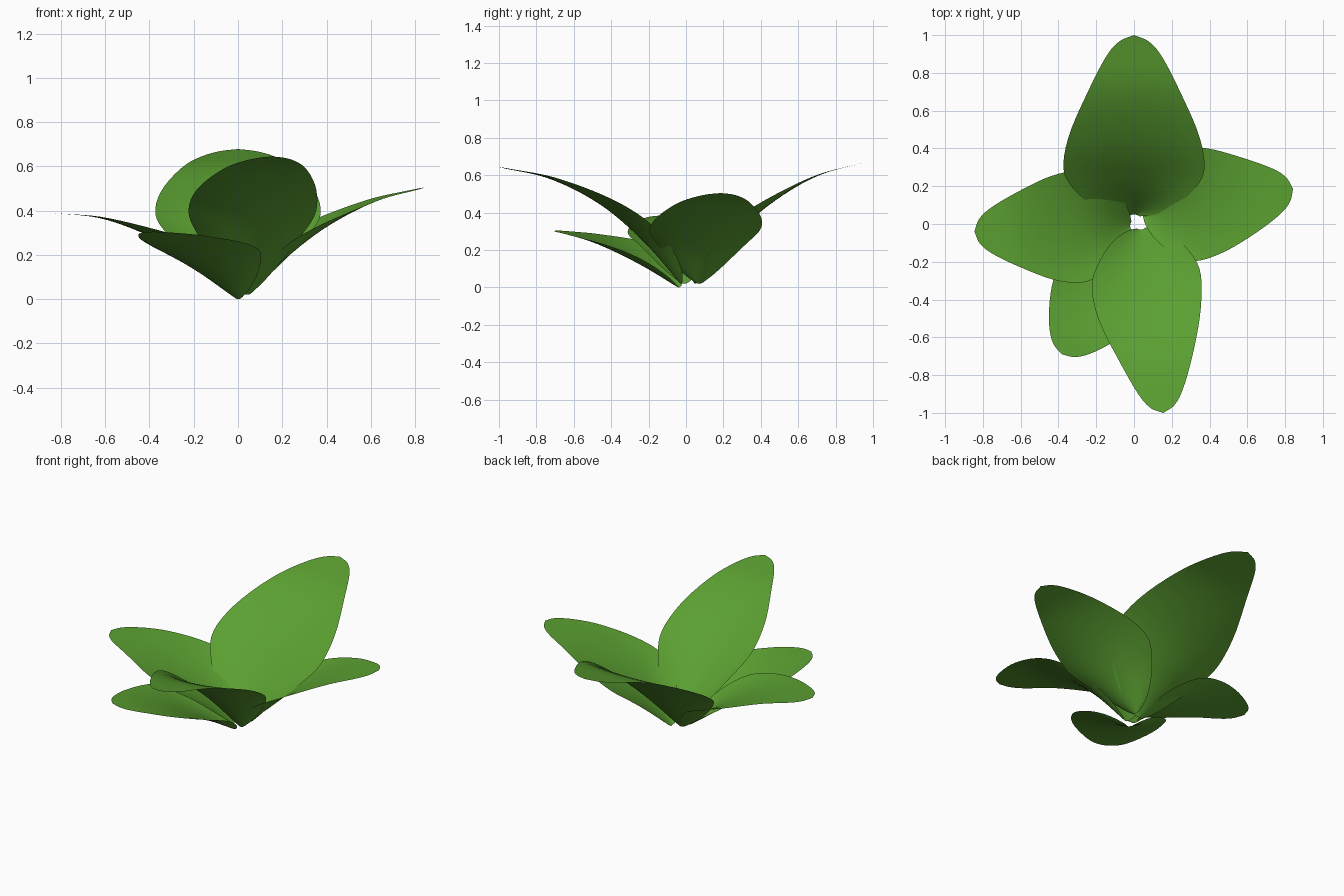
import bpy
from mathutils import Vector

if "Cube" in bpy.data.objects:
    bpy.data.objects.remove(bpy.data.objects["Cube"])

ROWS, COLS = 40, 16

green = bpy.data.materials.new("leaf green")
green.diffuse_color = (0.105, 0.35, 0.031, 1)
green.use_nodes = True
green.node_tree.nodes["Principled BSDF"].inputs["Base Color"].default_value = green.diffuse_color

# Half outline of a leaf: (position along midrib, relative width)
OUTLINE = [Vector(p) for p in (
    (0, .08), (.04, .27), (.12, .52), (.25, .82), (.38, 1), (.55, .93),
    (.75, .66), (.9, .41), (.97, .22), (1, 0))]


def spline(pts, t):
    """Smooth curve through evenly spaced control points, t in 0..1."""
    n = len(pts) - 1
    i = min(int(t * n), n - 1)
    u = t * n - i
    b, c = pts[i], pts[i + 1]
    a = pts[i - 1] if i > 0 else b * 2 - c
    d = pts[i + 2] if i + 2 <= n else c * 2 - b
    return 0.5 * (b * 2 + (c - a) * u + (a * 2 - b * 5 + c * 4 - d) * u * u
                  + (b * 3 - a - c * 3 + d) * u ** 3)


def leaf(name, midrib, half_width, cup):
    """Cupped sheet following a midrib, with the shared outline."""
    rib = [Vector(p) for p in midrib]
    axis = rib[-1] - rib[0]
    side = Vector((axis.y, -axis.x, 0)).normalized()
    verts, faces = [], []
    for r in range(ROWS + 1):
        t, w = spline(OUTLINE, r / ROWS)
        t, w = min(max(t, 0), 1), max(w, 0.002)
        centre = spline(rib, t)
        tangent = spline(rib, min(t + .02, 1)) - spline(rib, max(t - .02, 0))
        normal = side.cross(tangent).normalized()
        for c in range(COLS + 1):
            v = 2 * c / COLS - 1
            lift = cup * w * (1 - t) ** 2 * v * v
            verts.append(centre + side * (half_width * w * v) + normal * lift)
    for r in range(ROWS):
        for c in range(COLS):
            i = r * (COLS + 1) + c
            faces.append((i, i + 1, i + COLS + 2, i + COLS + 1))
    mesh = bpy.data.meshes.new(name)
    mesh.from_pydata(verts, [], faces)
    mesh.materials.append(green)
    if sum(p.normal.z for p in mesh.polygons) < 0:
        mesh.flip_normals()
    mesh.shade_smooth()
    obj = bpy.data.objects.new(name, mesh)
    bpy.context.collection.objects.link(obj)


# Five leaves fanning out from the centre
leaf("back_leaf", [(0, .05, .02), (0, .22, .23), (0, .43, .43),
                   (0, .70, .595), (0, 1, .678)], .372, .15)
leaf("front_leaf", [(.04, -.03, .02), (.06, -.22, .24), (.08, -.45, .44),
                    (.12, -.72, .58), (.155, -1, .645)], .29, .16)
leaf("right_leaf", [(.05, .07, .02), (.22, .09, .19), (.40, .12, .33),
                    (.62, .15, .445), (.842, .185, .505)], .30, .14)
leaf("left_leaf", [(-.02, -.01, .02), (-.2, -.01, .175), (-.4, -.02, .285),
                   (-.62, -.03, .365), (-.845, -.04, .39)], .295, .14)
leaf("low_front_leaf", [(0, -.04, 0), (-.1, -.22, .12), (-.2, -.4, .22),
                        (-.3, -.56, .28), (-.38, -.69, .305)], .265, .15)
